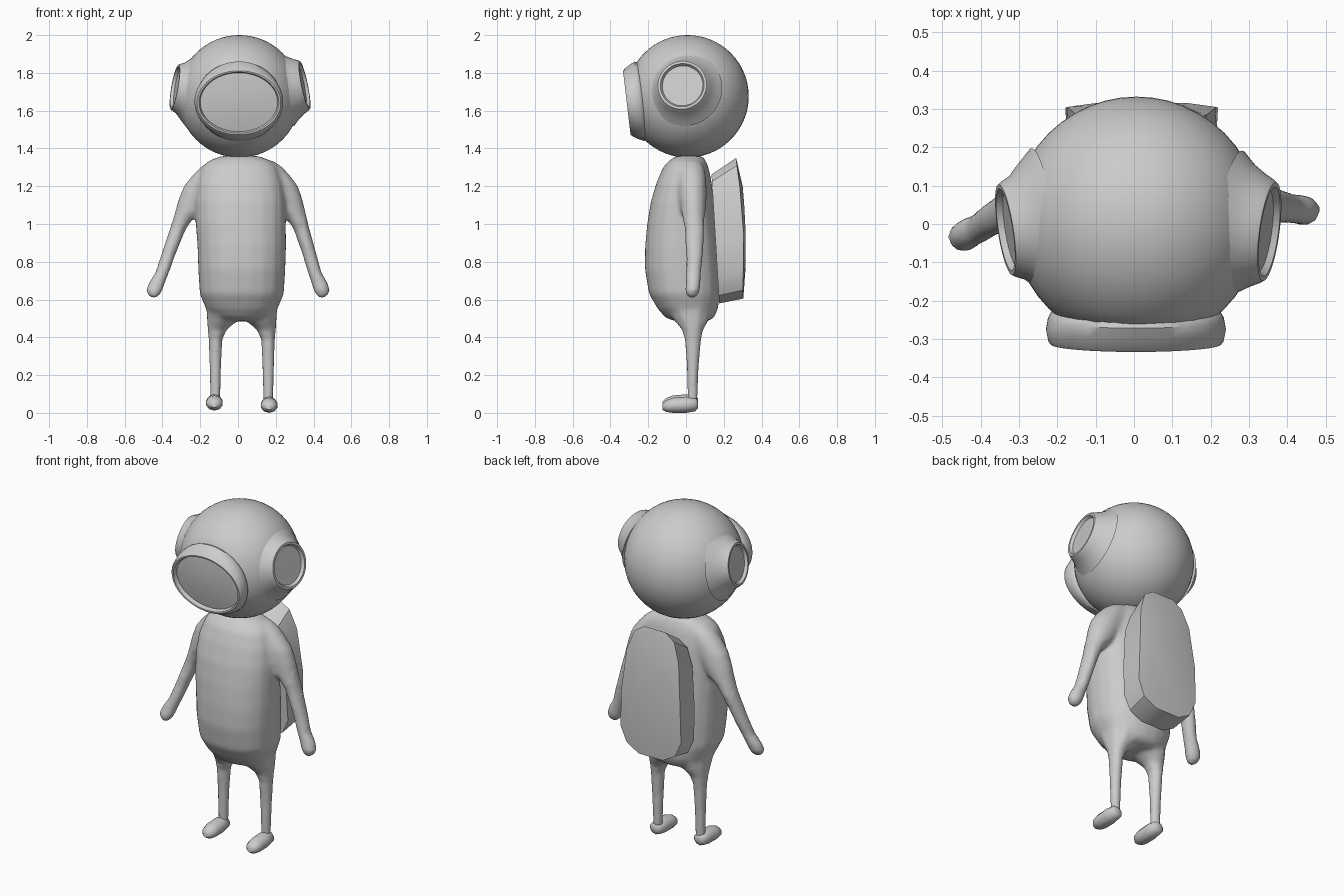
import bpy, bmesh, math
from mathutils import Vector

if "Cube" in bpy.data.objects:
    bpy.data.objects.remove(bpy.data.objects["Cube"])

grey = bpy.data.materials.new("plain grey")
grey.diffuse_color = (0.6, 0.6, 0.6, 1)
grey.use_nodes = True
grey.node_tree.nodes["Principled BSDF"].inputs["Base Color"].default_value = grey.diffuse_color


def shade(ob, angle):
    bpy.ops.object.select_all(action='DESELECT')
    ob.select_set(True)
    bpy.context.view_layer.objects.active = ob
    bpy.ops.object.shade_smooth_by_angle(angle=math.radians(angle))


def finish(name, bm, angle=40):
    bmesh.ops.recalc_face_normals(bm, faces=bm.faces[:])
    me = bpy.data.meshes.new(name)
    bm.to_mesh(me)
    bm.free()
    ob = bpy.data.objects.new(name, me)
    bpy.context.collection.objects.link(ob)
    me.materials.append(grey)
    shade(ob, angle)
    return ob


def loft(name, sections, u, v, n=12, angle=40, power=1.0):
    """Skin ellipses (centre, ru, rv) lying in the u-v plane."""
    bm = bmesh.new()
    u, v = Vector(u), Vector(v)

    def bulge(t):
        return math.copysign(abs(t) ** power, t)

    rings = []
    for c, ru, rv in sections:
        rings.append([bm.verts.new(Vector(c) + u * ru * bulge(math.cos(a)) + v * rv * bulge(math.sin(a)))
                      for a in (2 * math.pi * (i + 0.5) / n for i in range(n))])
    for a, b in zip(rings, rings[1:]):
        for i in range(n):
            j = (i + 1) % n
            bm.faces.new((a[i], a[j], b[j], b[i]))
    bm.faces.new(rings[0])
    bm.faces.new(rings[-1])
    return finish(name, bm, angle)


X, Y, Z = (1, 0, 0), (0, 1, 0), (0, 0, 1)

# Round helmet, flattened behind the front window
HEAD = Vector((0.007, 0.008, 1.676))
bm = bmesh.new()
bmesh.ops.create_uvsphere(bm, u_segments=48, v_segments=32, radius=0.324)
for vert in bm.verts:
    vert.co += HEAD
    vert.co.y = max(vert.co.y, -0.265)
finish("helmet", bm)


def port(name, centre, normal, profile, n=40, angle=40):
    """Window frame and glass turned around an axis: (radius across, radius up, height)."""
    w = Vector(normal).normalized()
    u = Vector(Z).cross(w).normalized()
    v = w.cross(u)
    loft(name, [(Vector(centre) + w * d, ru, rv) for ru, rv, d in profile], u, v, n, angle)


# Oval front window
port("front_window", (0.005, -0.245, 1.65), (0, -0.993, -0.117), [
    (0.19, 0.17, -0.03), (0.222, 0.205, -0.014), (0.23, 0.212, 0.002), (0.235, 0.199, 0.03),
    (0.229, 0.18, 0.06), (0.222, 0.171, 0.069), (0.212, 0.163, 0.068), (0.205, 0.157, 0.045),
    (0.14, 0.107, 0.052), (0.07, 0.053, 0.056), (0.01, 0.01, 0.058)])

# Round side windows with flared collars
for name, centre, axis, k in (("right_window", (0.353, -0.02, 1.735), (0.965, -0.13, 0.2), 1.0),
                              ("left_window", (-0.335, -0.015, 1.725), (-0.97, -0.15, 0.17), 0.92)):
    prof = [(0.2, -0.1), (0.17, -0.067), (0.148 * k, -0.032), (0.137 * k, -0.01), (0.13 * k, 0),
            (0.117 * k, 0), (0.108 * k, -0.016), (0.06 * k, -0.017), (0.005, -0.015)]
    port(name, centre, axis, [(r, r, d) for r, d in prof], angle=50)

# Torso: (z, centre x, half width, front y, back y)
torso = [(0.485, 0.02, 0.09, -0.06, 0.12), (0.505, 0.02, 0.15, -0.11, 0.15), (0.55, 0.02, 0.19, -0.15, 0.17),
         (0.63, 0.02, 0.224, -0.197, 0.18), (0.76, 0.02, 0.232, -0.219, 0.178), (0.88, 0.02, 0.236, -0.218, 0.17),
         (1.0, 0.015, 0.24, -0.207, 0.157), (1.12, 0.012, 0.24, -0.187, 0.147), (1.22, 0.01, 0.228, -0.157, 0.137),
         (1.30, 0.01, 0.2, -0.122, 0.12), (1.335, 0.01, 0.165, -0.09, 0.105), (1.36, 0.01, 0.1, -0.055, 0.09)]
body_parts = [loft("body", [((cx, (f + b) / 2, z), w, (b - f) / 2) for z, cx, w, f, b in torso],
                   X, Y, 20, 45, 0.88)]

for side, s in (("left", -1), ("right", 1)):
    # Leg: (z, outward distance, half width, y, half depth)
    leg = [(0.62, 0.09, 0.10, 0.01, 0.13), (0.53, 0.098, 0.094, 0.02, 0.115), (0.48, 0.108, 0.08, 0.03, 0.09),
           (0.44, 0.13, 0.054, 0.035, 0.06), (0.39, 0.139, 0.038, 0.037, 0.045), (0.25, 0.14, 0.032, 0.036, 0.033),
           (0.06, 0.14, 0.027, 0.035, 0.026)]
    body_parts.append(loft(side + "_leg", [((0.02 + s * o, y, z), w, d) for z, o, w, y, d in leg], X, Y, 8))

    # Foot, from heel to toe: (y, z, half width, half height)
    foot = [(0.063, 0.045, 0.022, 0.02), (0.05, 0.045, 0.038, 0.036), (0.0, 0.043, 0.045, 0.043),
            (-0.07, 0.04, 0.046, 0.04), (-0.105, 0.036, 0.038, 0.031), (-0.124, 0.032, 0.018, 0.016)]
    lift = 0.012 if s < 0 else 0
    loft(side + "_foot", [((0.02 + s * 0.145, y, z + lift), w, h) for y, z, w, h in foot], X, Z, 10, 50)

    # Arm with rounded hand: (z, outward distance, half width, y, half depth)
    arm = [(1.335, 0.10, 0.07, 0.03, 0.05), (1.30, 0.14, 0.08, 0.03, 0.068), (1.25, 0.175, 0.092, 0.032, 0.075),
           (1.20, 0.205, 0.1, 0.034, 0.077), (1.13, 0.237, 0.094, 0.037, 0.074), (1.07, 0.267, 0.078, 0.039, 0.067),
           (1.03, 0.3, 0.055, 0.04, 0.06), (0.97, 0.328, 0.043, 0.045, 0.054), (0.82, 0.379, 0.038, 0.045, 0.043),
           (0.74, 0.405, 0.036, 0.04, 0.039), (0.69, 0.43, 0.043, 0.038, 0.039), (0.65, 0.443, 0.043, 0.035, 0.039),
           (0.625, 0.445, 0.031, 0.033, 0.03), (0.61, 0.445, 0.012, 0.03, 0.012)]
    pts = []
    for z, o, w, y, d in arm:
        drop = max(0, 1 - z) / 0.35 if s < 0 else 0      # the left hand swings forward
        pts.append(((s * o + 0.028 * max(0, z - 0.65), y - 0.068 * drop, z), w, d))
    body_parts.append(loft(side + "_arm", pts, X, Y, 12))

# Fuse torso, arms and legs into one suit, softening the shoulders and hips
bpy.ops.object.select_all(action='DESELECT')
for ob in body_parts:
    ob.select_set(True)
body = body_parts[0]
bpy.context.view_layer.objects.active = body
bpy.ops.object.join()
remesh = body.modifiers.new("fuse", 'REMESH')
remesh.mode = 'VOXEL'
remesh.voxel_size = 0.011
bpy.ops.object.modifier_apply(modifier="fuse")
bm = bmesh.new()
bm.from_mesh(body.data)
joints = [v for v in bm.verts if v.co.z > 0.42 and abs(v.co.x) < 0.35]
for step in range(8):
    bmesh.ops.smooth_vert(bm, verts=joints, factor=0.5, use_axis_x=True, use_axis_y=True, use_axis_z=True)
limbs = [v for v in bm.verts if v.co.z <= 0.44 or abs(v.co.x) >= 0.33]
bmesh.ops.smooth_vert(bm, verts=limbs, factor=0.5, use_axis_x=True, use_axis_y=True, use_axis_z=True)
bm.to_mesh(body.data)
bm.free()
body.data.materials.clear()
body.data.materials.append(grey)
shade(body, 60)

# Backpack: sloped walls between a body-side outline and a bulged rear outline
half = [(0.07, 1.35), (0.13, 1.31), (0.17, 1.2), (0.194, 0.95), (0.199, 0.74), (0.16, 0.65), (0.08, 0.605)]
outline = [(x, z) for x, z in half] + [(-x, z) for x, z in reversed(half)]
bm = bmesh.new()


def ring(k, depth):
    return [bm.verts.new((0.02 + x * k, depth(x, z), 0.97 + (z - 0.97) * k)) for x, z in outline]


inner = [bm.verts.new((0.02 + x * 0.96, 0.14 + 0.055 * (1.26 - z), 0.58 + (z - 0.605) * 0.915)) for x, z in outline]
rear = ring(1, lambda x, z: 0.32 - 0.22 * (z - 0.86) ** 2 - 0.35 * x * x)
crown = ring(0.6, lambda x, z: 0.32 - 0.08 * (z - 0.86) ** 2 - 0.1 * x * x)
for a, b in ((inner, rear), (rear, crown)):
    for i in range(len(a)):
        j = (i + 1) % len(a)
        bm.faces.new((a[i], a[j], b[j], b[i]))
bm.faces.new(inner)
bm.faces.new(crown)
finish("backpack", bm, 30)
